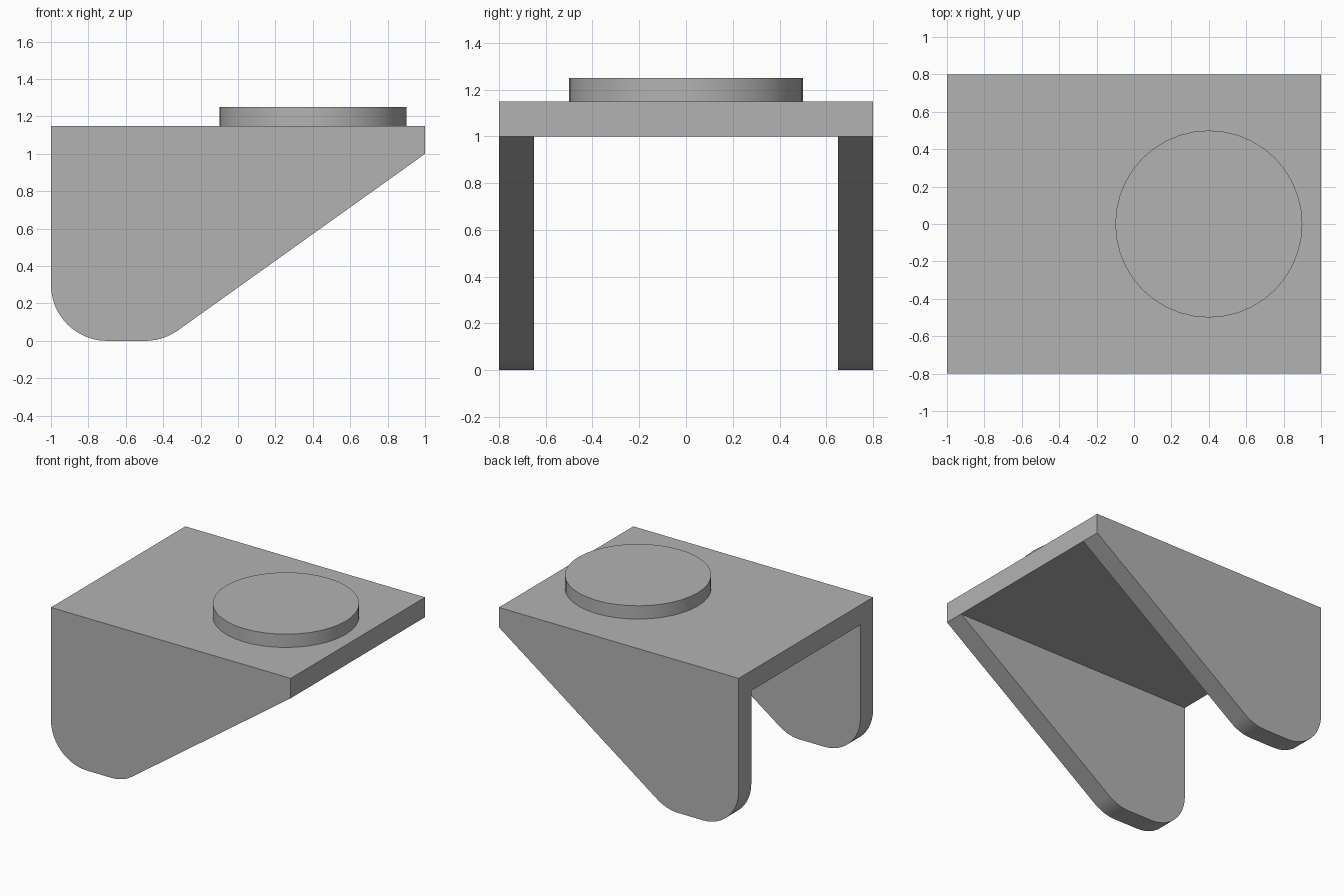
import bpy
import bmesh
from math import atan2, cos, sin, tan, pi, radians

if "Cube" in bpy.data.objects:
    bpy.data.objects.remove(bpy.data.objects["Cube"], do_unlink=True)

GREY = (0.45, 0.45, 0.45, 1)
grey = bpy.data.materials.new("plain grey")
grey.use_nodes = True
grey.diffuse_color = GREY
grey.node_tree.nodes["Principled BSDF"].inputs["Base Color"].default_value = GREY


def add_object(name, bm):
    bmesh.ops.recalc_face_normals(bm, faces=bm.faces)
    mesh = bpy.data.meshes.new(name)
    bm.to_mesh(mesh)
    bm.free()
    mesh.materials.append(grey)
    obj = bpy.data.objects.new(name, mesh)
    bpy.context.collection.objects.link(obj)
    return obj


def extrude_profile(name, points, half_width):
    """Prism from an x-z outline, spanning y = -half_width to half_width."""
    bm = bmesh.new()
    face = bm.faces.new([bm.verts.new((x, -half_width, z)) for x, z in points])
    grown = bmesh.ops.extrude_face_region(bm, geom=[face])["geom"]
    verts = [g for g in grown if isinstance(g, bmesh.types.BMVert)]
    bmesh.ops.translate(bm, verts=verts, vec=(0, 2 * half_width, 0))
    return add_object(name, bm)


def arc(cx, cz, radius, start, end, steps=12):
    angles = [start + (end - start) * i / steps for i in range(steps + 1)]
    return [(cx + radius * cos(a), cz + radius * sin(a)) for a in angles]


def smooth(obj):
    bpy.ops.object.select_all(action="DESELECT")
    obj.select_set(True)
    bpy.context.view_layer.objects.active = obj
    bpy.ops.object.shade_smooth_by_angle(angle=radians(30))


# Bracket outline: rounded foot, sloping underside, flat top
foot_x, radius = -0.4, 0.3
slope = atan2(1.0, 1.0 - foot_x)
outline = [(-1, 1.15)]
outline += arc(-1 + radius, radius, radius, pi, 1.5 * pi)
outline += arc(foot_x - radius * tan(slope / 2), radius, radius,
               1.5 * pi, 1.5 * pi + slope, 6)
outline += [(1, 1), (1, 1.15)]
bracket = extrude_profile("bracket", outline, 0.8)

# Channel between the two side walls, below the top plate
channel = extrude_profile("channel_cutter",
                          [(-1.5, -0.5), (1.5, -0.5), (1.5, 1), (-1.5, 1)], 0.65)
channel.hide_render = True
cut = bracket.modifiers.new("channel", "BOOLEAN")
cut.operation = "DIFFERENCE"
cut.solver = "EXACT"
cut.object = channel
smooth(bracket)
bpy.ops.object.modifier_apply(modifier=cut.name)
bpy.data.objects.remove(channel, do_unlink=True)

# Round boss on the top plate
bm = bmesh.new()
bmesh.ops.create_cone(bm, cap_ends=True, segments=40,
                      radius1=0.5, radius2=0.5, depth=0.1)
boss = add_object("round_boss", bm)
boss.location = (0.4, 0, 1.2)
smooth(boss)
